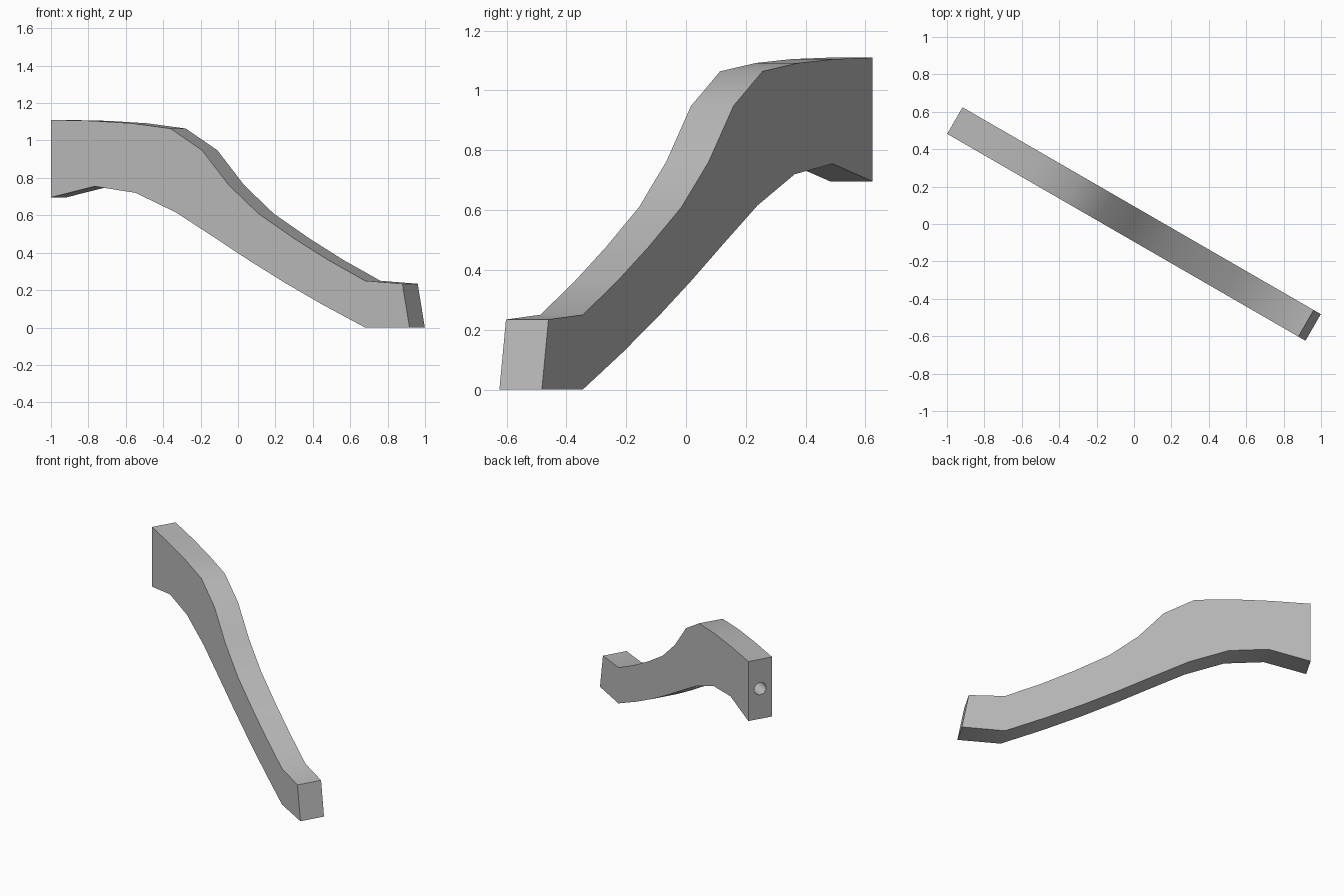
import bpy, bmesh, math
from mathutils import Matrix

cube = bpy.data.objects.get("Cube")
if cube:
    bpy.data.objects.remove(cube)

HALF_WIDTH = 0.082
TURN = Matrix.Rotation(math.radians(-30), 4, 'Z')

# One flat grey for the whole part
grey = bpy.data.materials.new("plain_grey")
grey.use_nodes = True
grey.diffuse_color = (0.5, 0.5, 0.5, 1)
grey.node_tree.nodes["Principled BSDF"].inputs["Base Color"].default_value = (0.5, 0.5, 0.5, 1)

# Side outline of the leg: distance along its length, height
top = [(-1.106, 1.11), (-0.85, 1.105), (-0.61, 1.092), (-0.37, 1.064),
       (-0.175, 0.948), (-0.01, 0.762), (0.172, 0.61), (0.392, 0.477),
       (0.602, 0.362), (0.832, 0.25), (1.062, 0.234)]
bottom = [(1.106, 0), (0.832, 0), (0.57, 0.122), (0.335, 0.24), (0.11, 0.362),
          (-0.11, 0.488), (-0.335, 0.615), (-0.585, 0.72), (-0.838, 0.755),
          (-1.106, 0.696)]


def make_object(name, bm):
    bmesh.ops.recalc_face_normals(bm, faces=bm.faces)
    mesh = bpy.data.meshes.new(name)
    bm.to_mesh(mesh)
    bm.free()
    mesh.materials.append(grey)
    obj = bpy.data.objects.new(name, mesh)
    bpy.context.collection.objects.link(obj)
    return obj


# Leg: outline extruded across its width, then turned to its diagonal
bm = bmesh.new()
face = bm.faces.new([bm.verts.new((s, -HALF_WIDTH, z)) for s, z in top + bottom])
side = bmesh.ops.extrude_face_region(bm, geom=[face])
verts = [v for v in side["geom"] if isinstance(v, bmesh.types.BMVert)]
bmesh.ops.translate(bm, verts=verts, vec=(0, 2 * HALF_WIDTH, 0))
bm.transform(TURN)
leg = make_object("curved_leg", bm)

# Dowel hole drilled into the tall end
bm = bmesh.new()
bmesh.ops.create_cone(bm, cap_ends=True, segments=24, radius1=0.042, radius2=0.042,
                      depth=0.5, matrix=Matrix.Translation((-1.106, 0, 0.905))
                      @ Matrix.Rotation(math.pi / 2, 4, 'Y'))
bm.transform(TURN)
drill = make_object("dowel_hole_cutter", bm)
drill.hide_render = True

cut = leg.modifiers.new("dowel_hole", 'BOOLEAN')
cut.operation = 'DIFFERENCE'
cut.solver = 'EXACT'
cut.object = drill
bpy.ops.object.select_all(action='DESELECT')
bpy.context.view_layer.objects.active = leg
leg.select_set(True)
bpy.ops.object.modifier_apply(modifier=cut.name)
bpy.data.objects.remove(drill)

# Smooth along the curves, crisp at the edges
bpy.ops.object.shade_smooth_by_angle(angle=math.radians(35))
